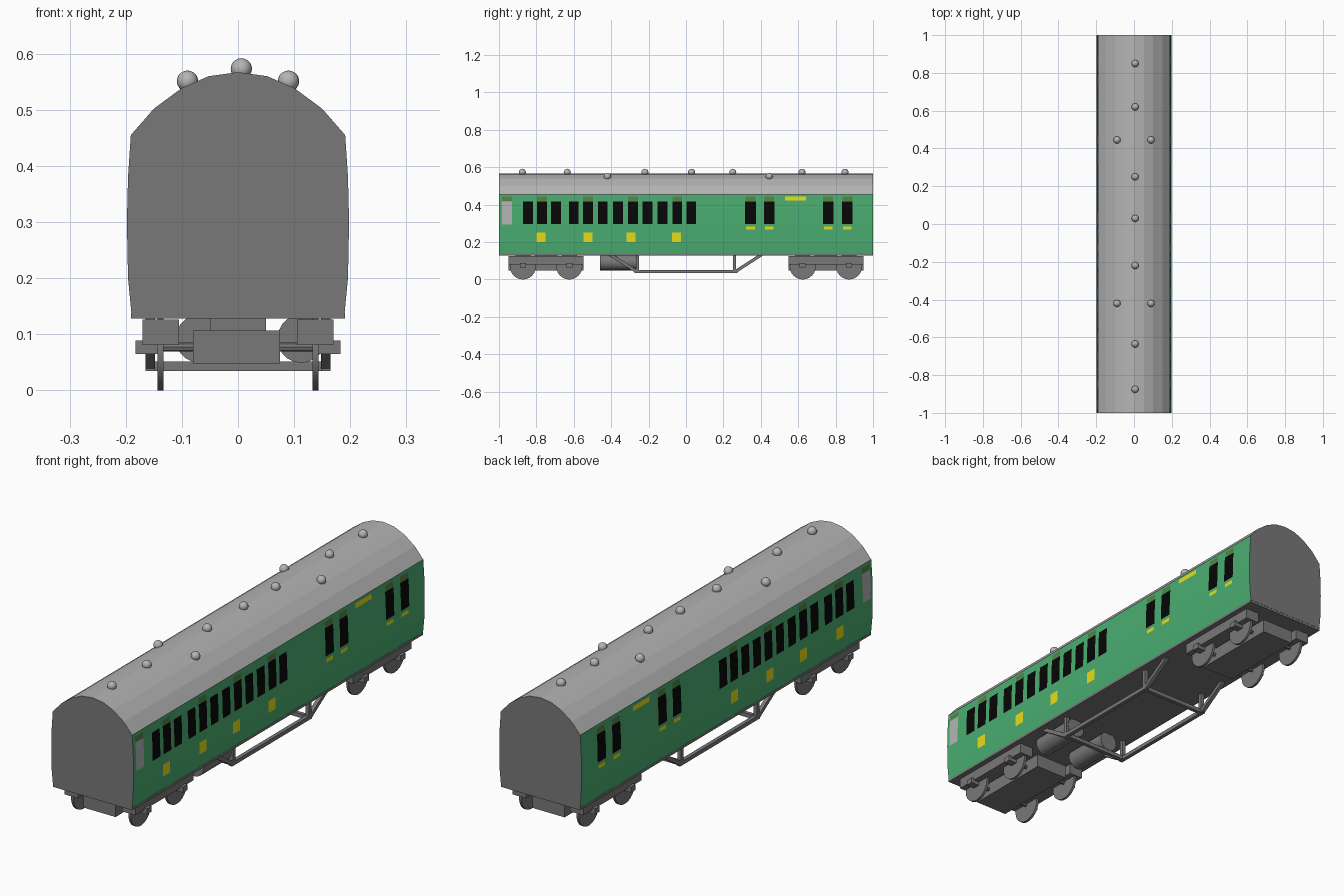
import bpy, bmesh, math
from mathutils import Vector

if "Cube" in bpy.data.objects:
    bpy.data.objects.remove(bpy.data.objects["Cube"])


def mat(name, r, g, b):
    m = bpy.data.materials.new(name)
    m.diffuse_color = (r, g, b, 1)
    m.use_nodes = True
    m.node_tree.nodes["Principled BSDF"].inputs["Base Color"].default_value = m.diffuse_color
    return m


GREEN = mat("coach green", 0.07, 0.42, 0.165)
LIGHT = mat("light grey", 0.46, 0.46, 0.46)
DARK = mat("dark grey", 0.19, 0.19, 0.19)
BLACK = mat("window black", 0.002, 0.002, 0.002)
YELLOW = mat("yellow", 0.85, 0.78, 0.008)
OLIVE = mat("olive", 0.09, 0.23, 0.055)


def finish(name, bm, *mats):
    me = bpy.data.meshes.new(name)
    bm.to_mesh(me)
    bm.free()
    for m in mats:
        me.materials.append(m)
    ob = bpy.data.objects.new(name, me)
    bpy.context.collection.objects.link(ob)
    return ob


def box(name, x, y, z, m=DARK):
    bm = bmesh.new()
    bmesh.ops.create_cube(bm, size=1)
    for v in bm.verts:
        v.co = Vector([(r[0] + r[1]) / 2 + c * (r[1] - r[0]) for r, c in zip((x, y, z), v.co)])
    return finish(name, bm, m)


def cylinder(name, centre, radius, depth, axis, sides=24):
    bm = bmesh.new()
    bmesh.ops.create_cone(bm, cap_ends=True, segments=sides, radius1=radius, radius2=radius, depth=depth)
    q = Vector((0, 0, 1)).rotation_difference(Vector(axis))
    for v in bm.verts:
        v.co = q @ v.co + Vector(centre)
    for f in bm.faces:
        f.smooth = len(f.verts) == 4
    for e in bm.edges:
        e.smooth = e.calc_face_angle(0) < 0.6
    return finish(name, bm, DARK)


def bar(name, a, b, w):
    # square bar between two points
    a, b = Vector(a), Vector(b)
    bm = bmesh.new()
    bmesh.ops.create_cube(bm, size=1)
    q = (b - a).to_track_quat('Z', 'X')
    for v in bm.verts:
        v.co = q @ Vector((v.co.x * w, v.co.y * w, v.co.z * (b - a).length)) + (a + b) / 2
    return finish(name, bm, DARK)


# body shell: half cross-section mirrored and extruded
SIDE = [(0.190, 0.138), (0.196, 0.20), (0.198, 0.30), (0.196, 0.38), (0.191, 0.455)]
ROOF = [(0.150, 0.502), (0.10, 0.539), (0.052, 0.560)]
half = SIDE + ROOF
ring = half + [(0, 0.567)] + [(-x, z) for x, z in reversed(half)]
bm = bmesh.new()
face = bm.faces.new([bm.verts.new((x, -1, z)) for x, z in ring])
ext = bmesh.ops.extrude_face_region(bm, geom=[face])
for v in ext["geom"]:
    if isinstance(v, bmesh.types.BMVert):
        v.co.y = 1
if len(bm.faces) == len(ring) + 1:
    bm.faces.new([v for v in face.verts])
bmesh.ops.recalc_face_normals(bm, faces=bm.faces)
for f in bm.faces:
    c = f.calc_center_median()
    if abs(f.normal.y) > 0.5 or f.normal.z < -0.5:
        f.material_index = 2
    else:
        f.material_index = 1 if c.z > 0.455 else 0
finish("coach_body", bm, GREEN, LIGHT, DARK)

# floor slab
box("floor", (-0.191, 0.191), (-0.999, 0.999), (0.128, 0.139))


def side_x(z):
    for (x0, z0), (x1, z1) in zip(SIDE, SIDE[1:]):
        if z <= z1:
            return x0 + (x1 - x0) * (z - z0) / (z1 - z0)
    return SIDE[-1][0]


def plates(name, rects, m):
    # thin painted plates that follow both curved sides
    bm = bmesh.new()
    for yc, w, z0, z1 in rects:
        zs = [z0] + [z for _, z in SIDE if z0 < z < z1] + [z1]
        for s in (1, -1):
            rows = [[bm.verts.new((s * (side_x(z) + 0.0018), yc + d * w / 2, z)) for d in (-s, s)] for z in zs]
            for a, b in zip(rows, rows[1:]):
                bm.faces.new((a[0], a[1], b[1], b[0]))
    return finish(name, bm, m)


# windows and painted details
saloon = [-0.845, -0.77, -0.695, -0.60, -0.523, -0.445, -0.363, -0.283, -0.205, -0.125, -0.047, 0.028]
doors = [0.345, 0.445, 0.76, 0.863]
plates("saloon_windows", [(y, 0.053, 0.296, 0.417) for y in saloon], BLACK)
plates("door_windows", [(y, 0.057, 0.296, 0.417) for y in doors], BLACK)
plates("door_marks", [(y, 0.046, 0.267, 0.283) for y in doors], YELLOW)
plates("side_boxes", [(y, 0.048, 0.199, 0.251) for y in (-0.774, -0.523, -0.293, -0.05)], YELLOW)
plates("side_stripe", [(0.585, 0.112, 0.423, 0.444)], YELLOW)
plates("end_panel", [(-0.957, 0.054, 0.294, 0.417)], LIGHT)
plates("upper_patches", [(y, 0.053, 0.419, 0.443) for y in [-0.957, -0.77, -0.523, -0.283, -0.047] + doors], OLIVE)

# roof ventilators
vents = [(0.006, y, 0.573) for y in (0.85, 0.62, 0.25, 0.03, -0.22, -0.635, -0.875)]
vents += [(x, y, 0.551) for x in (-0.09, 0.09) for y in (0.445, -0.42)]
bm = bmesh.new()
for p in vents:
    r = bmesh.ops.create_uvsphere(bm, u_segments=16, v_segments=10, radius=0.019)
    bmesh.ops.translate(bm, verts=r["verts"], vec=p)
for f in bm.faces:
    f.smooth = True
finish("roof_vents", bm, LIGHT)

# bogies
for tag, yc in (("front", -0.748), ("rear", 0.748)):
    box(tag + "_bogie_centre", (-0.08, 0.075), (yc - 0.2, yc + 0.2), (0.048, 0.107))
    box(tag + "_bogie_pivot", (-0.05, 0.05), (yc - 0.06, yc + 0.06), (0.10, 0.13))
    for s in (-1, 1):
        box(tag + "_bogie_frame", sorted((s * 0.105, s * 0.17)), (yc - 0.2, yc + 0.2), (0.081, 0.126))
    for dy in (-0.124, 0.124):
        y = yc + dy
        cylinder(tag + "_axle", (0, y, 0.077), 0.008, 0.29, (1, 0, 0), 8)
        for s in (-1, 1):
            cylinder(tag + "_wheel", (s * 0.138, y, 0.07), 0.07, 0.011, (1, 0, 0))
            box(tag + "_axle_box", sorted((s * 0.14, s * 0.183)), (y - 0.016, y + 0.016), (0.065, 0.089))

# underfloor tanks
for x in (-0.068, 0.113):
    cylinder("tank", (x, -0.355, 0.092), 0.043, 0.21, (0, 1, 0), 20)

# truss frames under the floor
for s in (-1, 1):
    x = s * 0.156
    bar("truss_rod", (x, -0.275, 0.043), (x, 0.275, 0.043), 0.017)
    for e in (-1, 1):
        bar("truss_brace", (x, e * 0.265, 0.043), (x, e * 0.405, 0.133), 0.017)
        bar("truss_post", (x, e * 0.26, 0.043), (x, e * 0.26, 0.133), 0.017)
for e in (-1, 1):
    bar("truss_cross_bar", (-0.156, e * 0.26, 0.043), (0.156, e * 0.26, 0.043), 0.017)
